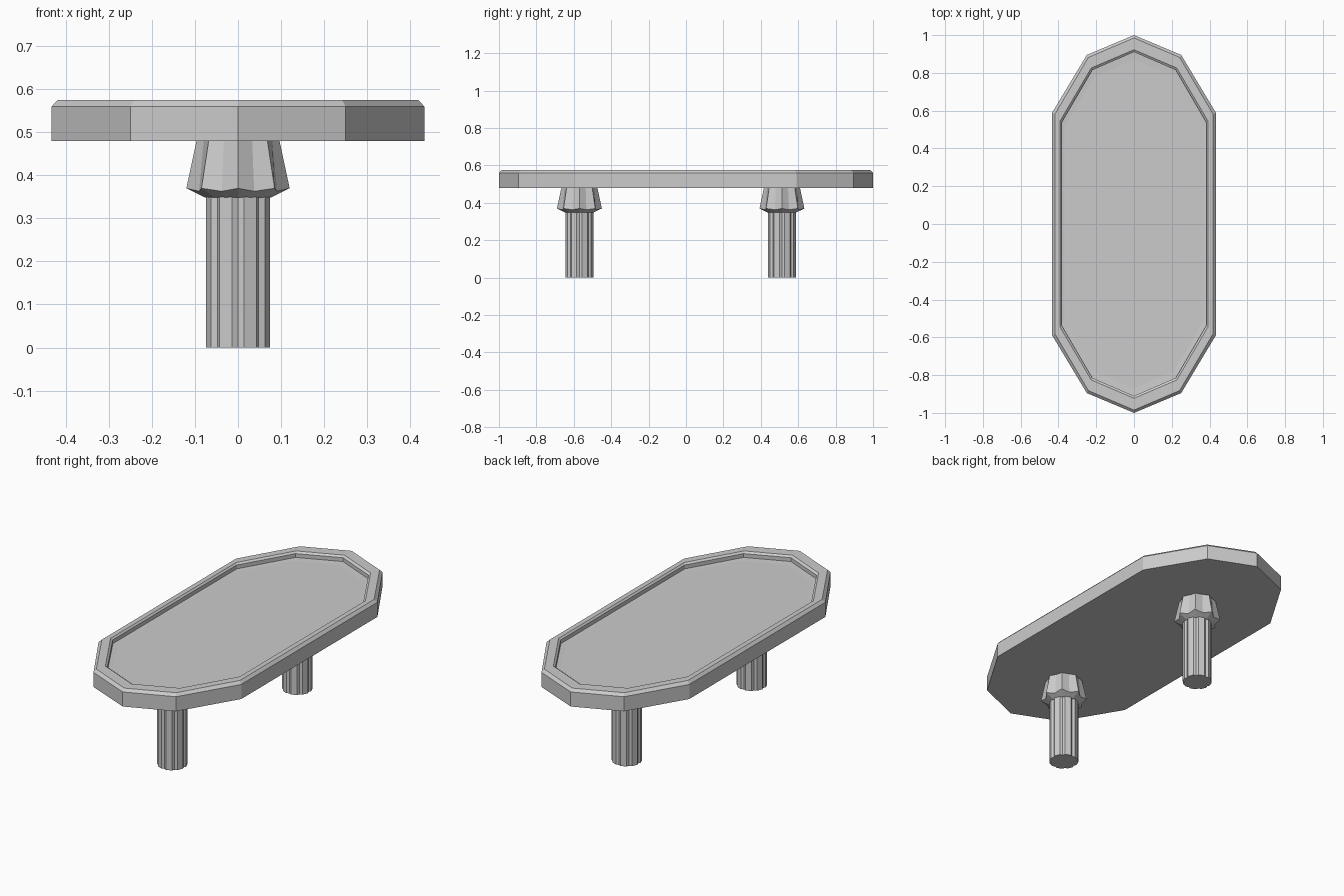
import bpy, bmesh
from math import cos, sin, pi, radians

if "Cube" in bpy.data.objects:
    bpy.data.objects.remove(bpy.data.objects["Cube"])


def make_object(name, rings, location=(0, 0, 0)):
    """Loft closed rings of equal length and cap both ends."""
    bm = bmesh.new()
    loops = [[bm.verts.new(p) for p in ring] for ring in rings]
    for a, b in zip(loops, loops[1:]):
        n = len(a)
        for i in range(n):
            j = (i + 1) % n
            bm.faces.new((a[i], a[j], b[j], b[i]))
    bm.faces.new(loops[0][::-1])
    bm.faces.new(loops[-1])
    bmesh.ops.recalc_face_normals(bm, faces=bm.faces)
    mesh = bpy.data.meshes.new(name)
    bm.to_mesh(mesh)
    bm.free()
    obj = bpy.data.objects.new(name, mesh)
    obj.location = location
    bpy.context.collection.objects.link(obj)
    return obj


# Tabletop: ten-sided outline, bevelled rim and sunken panel
quarter = [(0.433, 0.59), (0.25, 0.895)]
half = quarter + [(0, 1.0)] + [(-x, y) for x, y in reversed(quarter)]
outline = half + [(-x, -y) for x, y in half]
levels = [  # x scale, y scale, z
    (1.0, 1.0, 0.48), (1.0, 1.0, 0.56), (0.967, 0.985, 0.575),
    (0.905, 0.923, 0.575), (0.885, 0.91, 0.566),
    (0.885, 0.91, 0.545), (0.85, 0.87, 0.543)]
make_object("tabletop", [[(x * sx, y * sy, z) for x, y in outline]
                         for sx, sy, z in levels])


def fluted_ring(z):
    """Round section with eight V grooves."""
    pts = []
    for k in range(8):
        for off, r in ((-10.7, 0.076), (0, 0.068), (10.7, 0.076)):
            a = k * pi / 4 + radians(off)
            pts.append((r * cos(a), r * sin(a), z))
    return pts


def star_ring(tip, tip_z, valley, valley_z):
    """Eight-pointed section for the flared capital."""
    pts = []
    for k in range(16):
        r, z = (valley, valley_z) if k % 2 else (tip, tip_z)
        pts.append((r * cos(k * pi / 8), r * sin(k * pi / 8), z))
    return pts


# Fluted legs with flared capitals
for side, y in (("front", -0.57), ("back", 0.513)):
    make_object(side + "_leg", [fluted_ring(0), fluted_ring(0.352)], (0, y, 0))
    make_object(side + "_capital", [
        star_ring(0.075, 0.348, 0.073, 0.348),
        star_ring(0.12, 0.37, 0.098, 0.363),
        star_ring(0.096, 0.482, 0.086, 0.482)], (0, y, 0))
